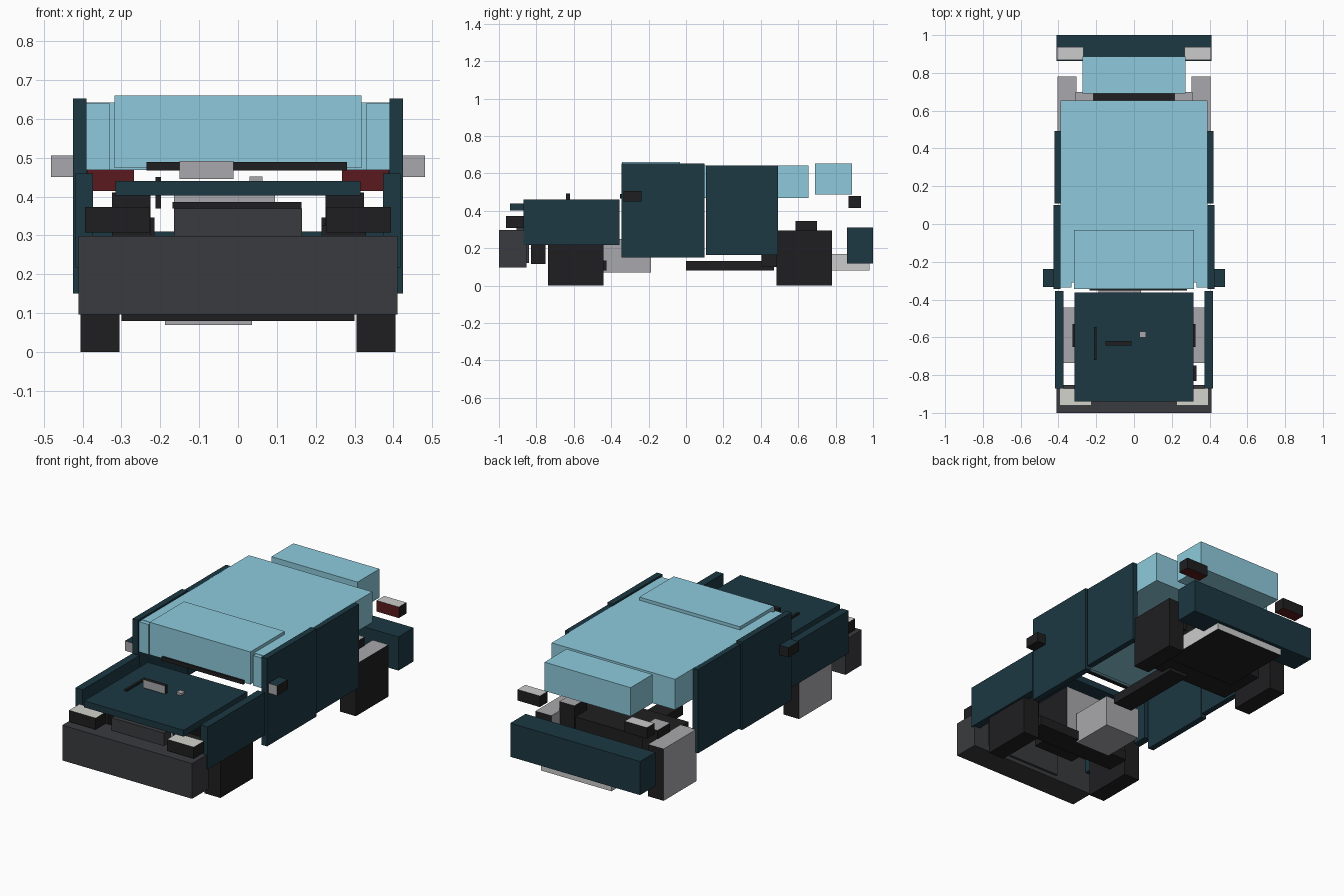
import bpy, bmesh

if "Cube" in bpy.data.objects:
    bpy.data.objects.remove(bpy.data.objects["Cube"])

def lin(h):
    c = [int(h[i:i + 2], 16) / 255 for i in (0, 2, 4)]
    return [v / 12.92 if v < 0.04 else ((v + 0.055) / 1.055) ** 2.4 for v in c] + [1]

COLOURS = dict(teal="1C3842", glass="8ECADC", black="1F1F21", dark="3A3B3E",
               grey="A9A9AD", light="C8C8CA", cream="D4D4CC", red="5A1A1E")
MATS = {}
for key, value in COLOURS.items():
    MATS[key] = bpy.data.materials.new(key)
    MATS[key].diffuse_color = lin(value)

SIDES = {"-x": (0, -1), "+x": (0, 1), "-y": (1, -1), "+y": (1, 1), "-z": (2, -1), "+z": (2, 1)}

def box(name, x, y, z, colour, faces=None):
    """Box from (min, max) ranges; faces overrides the colour of single sides."""
    lo, hi = zip(x, y, z)
    bm = bmesh.new()
    bmesh.ops.create_cube(bm, size=1)
    for v in bm.verts:
        v.co = [lo[i] if v.co[i] < 0 else hi[i] for i in range(3)]
    bm.normal_update()
    mesh = bpy.data.meshes.new(name)
    mesh.materials.append(MATS[colour])
    for side, col in (faces or {}).items():
        axis, sign = SIDES[side]
        mesh.materials.append(MATS[col])
        for f in bm.faces:
            if f.normal[axis] * sign > 0.5:
                f.material_index = len(mesh.materials) - 1
    bm.to_mesh(mesh)
    bm.free()
    ob = bpy.data.objects.new(name, mesh)
    bpy.context.collection.objects.link(ob)

def pair(name, x, y, z, colour, faces=None):
    box(name + "_right", x, y, z, colour, faces)
    box(name + "_left", (-x[1], -x[0]), y, z, colour, faces)

# Body panels
box("front_bumper", (-.41, .41), (-1, -.853), (.097, .298), "dark")
box("rear_bumper", (-.41, .41), (.862, 1), (.118, .31), "teal")
box("hood", (-.315, .315), (-.94, -.363), (.403, .44), "teal")
pair("fender", (.373, .418), (-.87, -.355), (.217, .46), "teal")
pair("front_door", (.39, .425), (-.345, .1), (.15, .652), "teal")
pair("rear_door", (.387, .42), (.108, .492), (.165, .642), "teal")
pair("mirror", (.425, .481), (-.333, -.237), (.45, .506), "black", {"-y": "grey", "+z": "teal"})

# Glass
box("cabin_glass", (-.39, .39), (-.31, .655), (.468, .642), "glass")
pair("side_glass", (.33, .39), (-.335, .2), (.468, .64), "glass")
box("windshield", (-.318, .318), (-.343, -.033), (.474, .66), "glass")
box("rear_window", (-.272, .272), (.69, .888), (.488, .652), "glass")

# Lamps
pair("headlight", (.226, .394), (-.962, -.87), (.308, .373), "black", {"+z": "cream"})
pair("tail_light", (.268, .408), (.868, .936), (.415, .478), "black",
     {"+z": "light", "-y": "red", "-z": "red"})

# Wheels
for end, y in (("front", (-.737, -.442)), ("rear", (.485, .78))):
    pair(end + "_wheel", (.305, .405), y, (0, .296), "black", {"-x": "grey", "+z": "grey"})

# Wipers, hood fittings
box("wiper", (-.235, .28), (-.353, -.335), (.467, .489), "black")
box("hood_plate", (-.15, -.012), (-.642, -.62), (.445, .492), "black", {"-y": "grey"})
box("hood_prop", (-.212, -.198), (-.72, -.545), (.37, .45), "black")
box("hood_latch", (.03, .063), (-.6, -.568), (.40, .452), "grey")

# Engine bay
box("radiator", (-.165, .165), (-.905, -.84), (.12, .37), "dark")
box("radiator_top", (-.168, .163), (-.86, -.82), (.37, .386), "black")
box("engine", (-.165, .095), (-.72, -.45), (.15, .403), "black", {"-y": "grey", "+y": "grey"})
box("gearbox", (-.188, .036), (-.44, -.188), (.07, .25), "grey")
box("battery", (.215, .33), (-.83, -.75), (.115, .325), "black")
pair("front_strut", (.225, .325), (-.65, -.53), (.15, .41), "black")
box("front_crossmember", (-.3, .3), (-.56, -.425), (.08, .135), "black")

# Rear running gear
box("propeller_shaft", (.02, .14), (0, .47), (.08, .132), "black")
box("rear_axle", (-.3, .3), (.405, .69), (.1, .28), "black")
pair("rear_strut", (.215, .31), (.585, .7), (.2, .346), "black", {"+z": "grey"})
box("exhaust", (-.215, .23), (.56, .98), (.08, .17), "light", {"-z": "black", "-y": "black"})

for m in bpy.data.materials:
    if m.users and not m.is_grease_pencil:
        m.use_nodes = True
        m.node_tree.nodes["Principled BSDF"].inputs["Base Color"].default_value = m.diffuse_color
